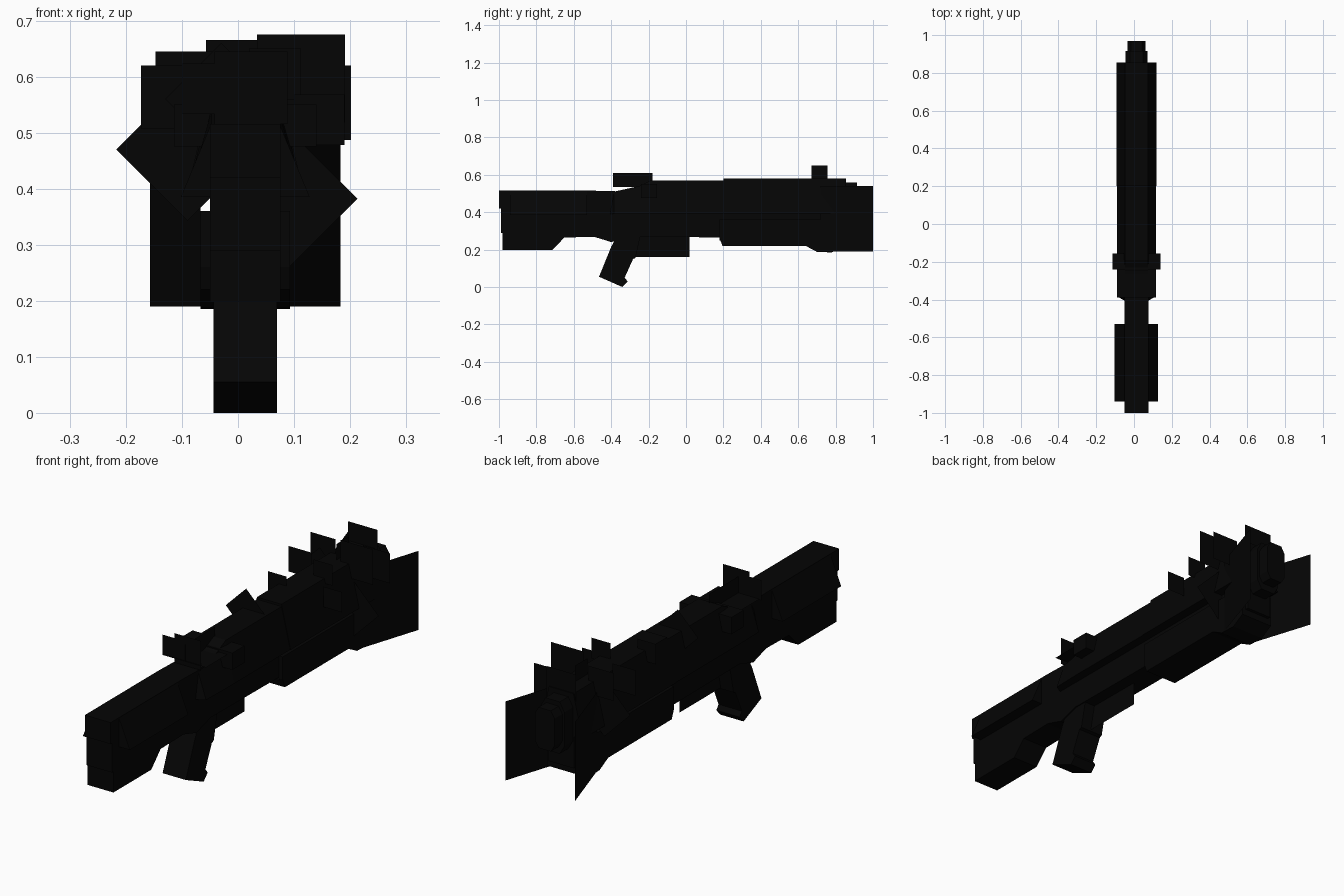
import bpy, bmesh, math

if "Cube" in bpy.data.objects:
    bpy.data.objects.remove(bpy.data.objects["Cube"])

CX = 0.013  # the gun's centre line

black = bpy.data.materials.new("matte black")
black.diffuse_color = (0.0015, 0.0015, 0.0015, 1)
black.use_nodes = True
black.node_tree.nodes["Principled BSDF"].inputs["Base Color"].default_value = black.diffuse_color


def finish(name, bm):
    bmesh.ops.recalc_face_normals(bm, faces=bm.faces)
    me = bpy.data.meshes.new(name)
    bm.to_mesh(me)
    bm.free()
    me.materials.append(black)
    ob = bpy.data.objects.new(name, me)
    bpy.context.collection.objects.link(ob)
    return ob


def loft(name, rings, cx=CX):
    """Mirrored sections along y: (y, [(half width, z), ... from bottom to top])."""
    bm = bmesh.new()
    loops = []
    for y, prof in rings:
        pts = [(w, z) for w, z in prof] + [(-w, z) for w, z in reversed(prof)]
        loops.append([bm.verts.new((cx + x, y, z)) for x, z in pts])
    n = len(loops[0])
    for a, b in zip(loops, loops[1:]):
        for i in range(n):
            j = (i + 1) % n
            bm.faces.new((a[i], a[j], b[j], b[i]))
    bm.faces.new(loops[0])
    bm.faces.new(loops[-1])
    return finish(name, bm)


def bar(name, y0, y1, prof, cx=CX):
    return loft(name, [(y0, prof), (y1, prof)], cx)


def side_profile(name, pts, half):
    """Outline in y and z, given a width along x."""
    bm = bmesh.new()
    a = [bm.verts.new((CX - half, y, z)) for y, z in pts]
    b = [bm.verts.new((CX + half, y, z)) for y, z in pts]
    bm.faces.new(a)
    bm.faces.new(b)
    n = len(pts)
    for i in range(n):
        j = (i + 1) % n
        bm.faces.new((a[i], a[j], b[j], b[i]))
    return finish(name, bm)


def sheet(name, pts):
    bm = bmesh.new()
    bm.faces.new([bm.verts.new(p) for p in pts])
    return finish(name, bm)


def side_sheet(name, x, y0, y1, z0, z1):
    return sheet(name, [(x, y0, z0), (x, y1, z0), (x, y1, z1), (x, y0, z1)])


def card(name, cx, cz, y, r, turn):
    """Thin square sheet facing along y, r = centre to corner."""
    pts = []
    for i in range(4):
        a = math.radians(turn + 90 * i)
        pts.append((cx + r * math.cos(a), y, cz + r * math.sin(a)))
    return sheet(name, pts)


# stock: straight core with a sloped ledge on both sides
side_profile("stock_core", [(-1, .515), (-.49, .515), (-.30, .51), (-.30, .27), (-.40, .24),
                            (-.43, .25), (-.49, .268), (-.65, .265), (-.715, .198), (-.98, .198),
                            (-.98, .29), (-.99, .29), (-.99, .42), (-1, .42)], 0.063)
bar("stock_ledge", -.94, -.53, [(.115, .385), (.062, .513)])

# grip and flat magazine
side_profile("grip", [(-.465, .055), (-.34, 0), (-.312, .03), (-.328, .05), (-.283, .15),
                      (-.27, .155), (-.24, .29), (-.36, .29), (-.40, .215)], 0.057)
side_sheet("magazine", CX + .005, -.27, .02, .16, .30)

# receiver: narrow lower half, sloped wide upper half
side_profile("receiver_core", [(-.40, .27), (.21, .265), (.21, .42), (-.40, .42)], 0.062)
loft("receiver", [(-.41, [(.055, .39), (.05, .50)]), (-.385, [(.10, .39), (.06, .51)]),
                  (-.25, [(.103, .39), (.06, .54)]), (-.19, [(.103, .39), (.06, .57)]),
                  (.21, [(.103, .39), (.06, .57)])])
bar("receiver_cross_block", -.24, -.155, [(.127, .475), (.127, .55)])

# sight made of crossed sheets
side_sheet("sight_side_sheet", CX, -.39, -.18, .535, .61)
sheet("sight_flat_sheet", [(CX - .103, -.39, .537), (CX + .103, -.39, .537),
                           (CX + .103, -.18, .537), (CX - .103, -.18, .537)])
card("sight_cross_card", CX + .01, .58, -.385, .065 * math.sqrt(2), 45)
card("sight_cross_card", CX - .068, .578, -.385, .045 * math.sqrt(2), 45)

# barrel shroud, fore grip and muzzle
bar("barrel_core", .18, .855, [(.062, .25), (.062, .42)])
bar("barrel_shroud", .20, .855, [(.105, .39), (.06, .58)])
loft("fore_grip", [(y, [(.08, z), (.08, .36)]) for y, z in
                   [(.18, .26), (.195, .22), (.64, .22), (.70, .188), (.78, .185), (.84, .22)]])
bar("muzzle_ring", .85, .915, [(.035, .33), (.058, .37), (.058, .52), (.035, .56)])
bar("muzzle_tip", .91, .97, [(.03, .36), (.048, .39), (.048, .51), (.03, .54)])

# flared sheets at the muzzle, opening forwards
for s in (-1, 1):
    xi, xo = CX + s * .08, CX + s * .17
    sheet("muzzle_flare", [(xi, .72, .19), (xo, 1, .19), (xo, 1, .54), (xi, .72, .54)])

# front sight blade
side_sheet("front_sight", CX, .67, .757, .57, .651)

# upright square cards: left x, right x, top z, y
for x0, x1, top, y in [(-.173, -.06, .62, .60), (-.147, -.023, .645, .716),
                       (-.057, .088, .665, .85), (.034, .191, .675, .67),
                       (.069, .202, .62, .775), (.02, .112, .65, .50),
                       (-.10, -.01, .622, .353), (.10, .19, .568, .455)]:
    w = x1 - x0
    card("upright_card", (x0 + x1) / 2, top - w / 2, y, w / math.sqrt(2), 45)

# diamond cards
for cx, cz, y, r in [(-.09, .47, .70, .127), (.086, .382, .68, .127), (-.03, .56, .10, .10)]:
    card("diamond_card", cx, cz, y, r, 0)
